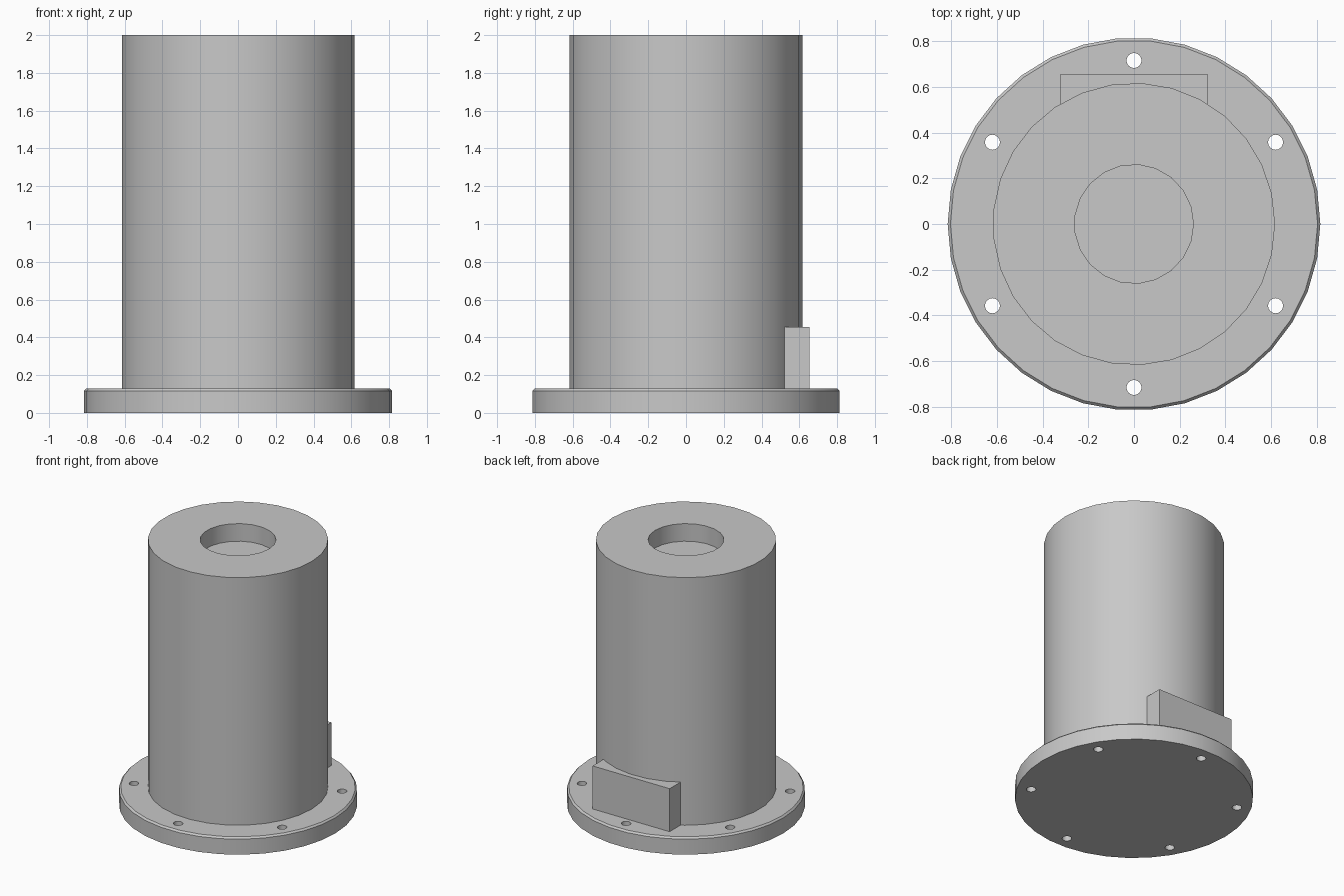
import bpy, bmesh, math

cube = bpy.data.objects.get("Cube")
if cube:
    bpy.data.objects.remove(cube, do_unlink=True)

grey = bpy.data.materials.new("plain grey")
grey.use_nodes = True
colour = (0.58, 0.58, 0.58, 1)
grey.diffuse_color = colour
grey.node_tree.nodes["Principled BSDF"].inputs["Base Color"].default_value = colour


def finish(name, bm):
    bmesh.ops.recalc_face_normals(bm, faces=bm.faces[:])
    mesh = bpy.data.meshes.new(name)
    bm.to_mesh(mesh)
    bm.free()
    mesh.materials.append(grey)
    obj = bpy.data.objects.new(name, mesh)
    bpy.context.collection.objects.link(obj)
    return obj


def turned(name, rings, sides, x=0, y=0):
    """Closed round solid through (radius, height) rings."""
    bm = bmesh.new()
    loops = []
    for r, z in rings:
        angles = [math.tau * i / sides for i in range(sides)]
        loops.append([bm.verts.new((x + r * math.cos(a), y + r * math.sin(a), z)) for a in angles])
    for low, high in zip(loops, loops[1:]):
        for i in range(sides):
            j = (i + 1) % sides
            bm.faces.new((low[i], low[j], high[j], high[i]))
    bm.faces.new(loops[0][::-1])
    bm.faces.new(loops[-1])
    return finish(name, bm)


def block(name, low, high):
    bm = bmesh.new()
    bmesh.ops.create_cube(bm, size=1)
    for v in bm.verts:
        v.co = [a + (c + 0.5) * (b - a) for a, b, c in zip(low, high, v.co)]
    return finish(name, bm)


def activate(obj):
    bpy.ops.object.select_all(action="DESELECT")
    obj.select_set(True)
    bpy.context.view_layer.objects.active = obj


def cut(obj, cutter):
    cutter.hide_render = True
    mod = obj.modifiers.new("cut", "BOOLEAN")
    mod.operation = "DIFFERENCE"
    mod.solver = "EXACT"
    mod.object = cutter
    activate(obj)
    bpy.ops.object.modifier_apply(modifier=mod.name)
    bpy.data.objects.remove(cutter, do_unlink=True)


def smooth(obj):
    activate(obj)
    bpy.ops.object.shade_smooth_by_angle(angle=math.radians(30))


# Base flange with a chamfered rim and six bolt holes
flange = turned("base_flange", [(0.815, 0), (0.815, 0.117), (0.803, 0.13)], 34)
for k in range(6):
    a = math.radians(30 + 60 * k)
    cut(flange, turned("bolt_hole_cutter", [(0.033, -0.1), (0.033, 0.3)], 16,
                       0.715 * math.cos(a), 0.715 * math.sin(a)))
smooth(flange)

# Main column with a shallow round recess in its top
column = turned("column", [(0.617, 0.12), (0.617, 2)], 29)
cut(column, turned("recess_cutter", [(0.26, 1.867), (0.26, 2.1)], 21))
smooth(column)

# Flat mounting pad at the back, running into the column
block("rear_pad", (-0.322, 0.5, 0.125), (0.322, 0.655, 0.455))
